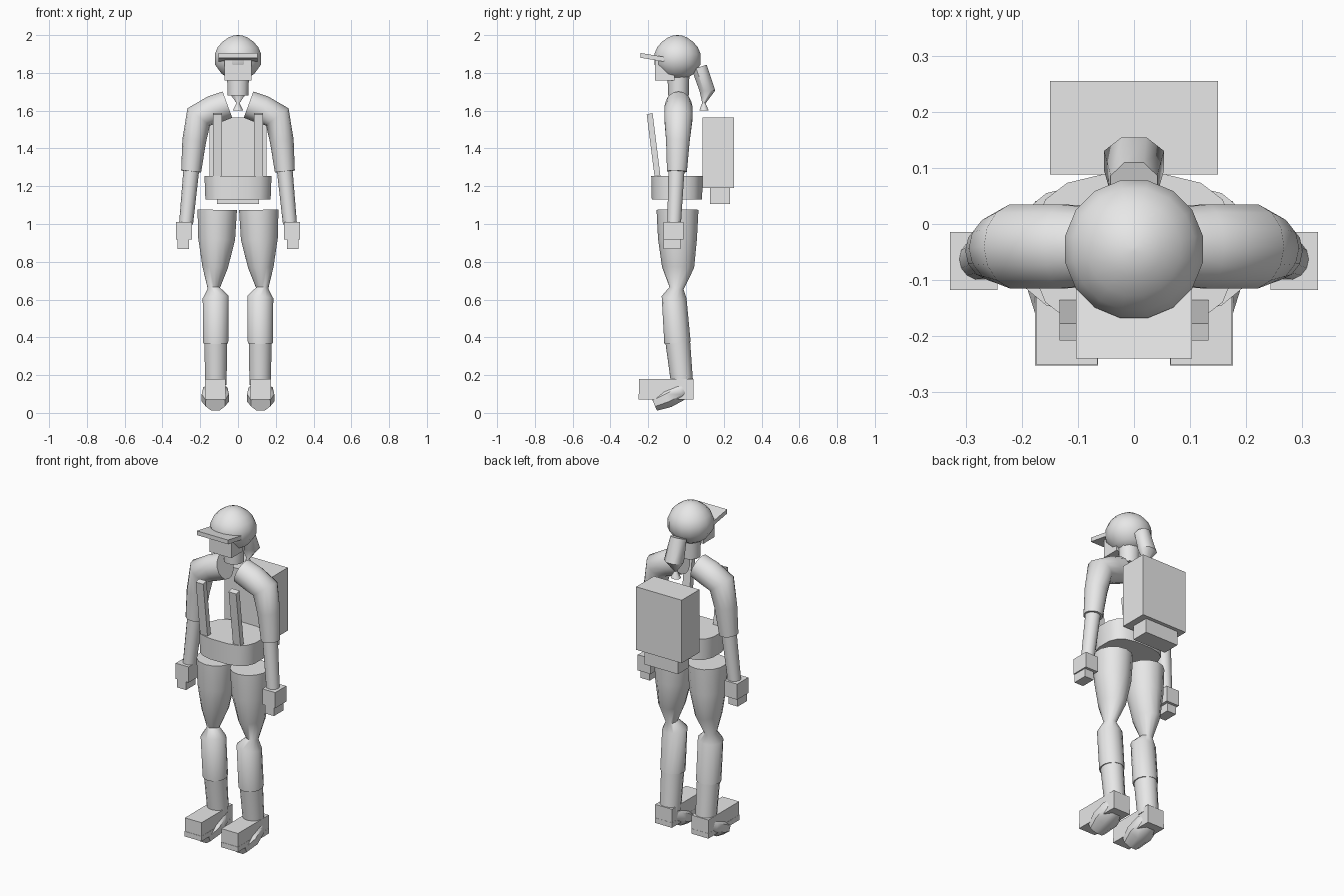
import bpy, bmesh, math
from mathutils import Vector

cube = bpy.data.objects.get("Cube")
if cube:
    bpy.data.objects.remove(cube)

grey = bpy.data.materials.new("light grey")
grey.use_nodes = True
grey.diffuse_color = (0.8, 0.8, 0.8, 1)
grey.node_tree.nodes["Principled BSDF"].inputs["Base Color"].default_value = (0.8, 0.8, 0.8, 1)

X, Y = Vector((1, 0, 0)), Vector((0, 1, 0))


def finish(name, bm, smooth, mirror):
    bmesh.ops.recalc_face_normals(bm, faces=bm.faces[:])
    mesh = bpy.data.meshes.new(name)
    bm.to_mesh(mesh)
    bm.free()
    mesh.materials.append(grey)
    obj = bpy.data.objects.new(name, mesh)
    bpy.context.collection.objects.link(obj)
    if smooth:
        bpy.ops.object.select_all(action='DESELECT')
        obj.select_set(True)
        bpy.context.view_layer.objects.active = obj
        bpy.ops.object.shade_smooth_by_angle(angle=math.radians(50))
    if mirror:
        obj.modifiers.new("Mirror", 'MIRROR')
    return obj


def slab(name, x0, x1, outline, mirror=False):
    """Extrude a (y, z) outline from x0 to x1."""
    bm = bmesh.new()
    face = bm.faces.new([bm.verts.new((x0, y, z)) for y, z in outline])
    new = bmesh.ops.extrude_face_region(bm, geom=[face])["geom"]
    moved = [v for v in new if isinstance(v, bmesh.types.BMVert)]
    bmesh.ops.translate(bm, verts=moved, vec=(x1 - x0, 0, 0))
    return finish(name, bm, False, mirror)


def box(name, x0, x1, y0, y1, z0, z1, mirror=False):
    return slab(name, x0, x1, [(y0, z0), (y1, z0), (y1, z1), (y0, z1)], mirror)


def tube(name, sections, ref=X, sides=14, power=1, mirror=False):
    """Loft capped rings (x, y, z, radius along ref, other radius) along a path."""
    bm = bmesh.new()
    pts = [Vector(s[:3]) for s in sections]
    last = len(pts) - 1
    rings = []
    for i, s in enumerate(sections):
        tangent = Vector()
        if i > 0:
            tangent += (pts[i] - pts[i - 1]).normalized()
        if i < last:
            tangent += (pts[i + 1] - pts[i]).normalized()
        tangent.normalize()
        a = (ref - tangent * ref.dot(tangent)).normalized()
        b = tangent.cross(a)
        ring = []
        for k in range(sides):
            t = math.tau * (k + 0.5) / sides
            c, d = math.cos(t), math.sin(t)
            c = math.copysign(abs(c) ** power, c)
            d = math.copysign(abs(d) ** power, d)
            ring.append(bm.verts.new(pts[i] + a * c * s[3] + b * d * s[4]))
        rings.append(ring)
    for low, high in zip(rings, rings[1:]):
        for k in range(sides):
            n = (k + 1) % sides
            bm.faces.new((low[k], low[n], high[n], high[k]))
    bm.faces.new(rings[0])
    bm.faces.new(rings[-1])
    return finish(name, bm, True, mirror)


# Head, cap and hair
head_profile = [(1.77, .05), (1.795, .088), (1.845, .125), (1.9, .125), (1.935, .11),
                (1.965, .084), (1.988, .05), (1.997, .025), (2.0, .004)]
tube("head", [(0, -.045, z, r, r) for z, r in head_profile], sides=16)
box("face", -.072, .072, -.165, -.06, 1.76, 1.87)
slab("cap_brim", -.103, .103, [(-.24, 1.88), (-.06, 1.85), (-.06, 1.875), (-.24, 1.905)])
tube("neck", [(0, -.04, 1.68, .057, .055), (0, -.04, 1.8, .062, .058)], sides=10)
tube("ponytail", [(0, .07, 1.83, .045, .045), (0, .113, 1.705, .058, .045),
                  (0, .095, 1.64, .008, .01), (0, .095, 1.6, .03, .027)], sides=8)

# Arms
tube("sleeve", [(.056, -.04, 1.632, .07, .074), (.13, -.04, 1.605, .077, .076),
                (.208, -.04, 1.567, .077, .075), (.232, -.043, 1.44, .064, .063),
                (.248, -.048, 1.278, .054, .053)], ref=Y, mirror=True)
tube("forearm", [(.246, -.05, 1.3, .044, .042), (.275, -.063, 1.0, .037, .037)],
     ref=Y, mirror=True)
box("palm", .243, .328, -.118, -.014, .917, 1.01, mirror=True)
box("fingers", .26, .32, -.118, -.03, .868, .917, mirror=True)

# Waist
tube("waist", [(0, -.048, 1.13, .175, .135), (0, -.048, 1.255, .18, .138)],
     sides=16, power=.7)

# Backpack with bedroll and shoulder straps
box("backpack", -.15, .15, .088, .255, 1.19, 1.565)
box("bedroll", -.11, .11, .127, .233, 1.105, 1.19)
slab("shoulder_strap", .084, .133,
     [(-.167, 1.255), (-.135, 1.25), (-.177, 1.588), (-.208, 1.58)], mirror=True)

# Legs, pinched at the knee
tube("leg", [(.11, -.045, 1.075, .107, .111), (.113, -.045, .92, .1, .103),
             (.121, -.042, .77, .069, .085), (.128, -.05, .66, .033, .038),
             (.118, -.063, .612, .071, .066), (.118, -.045, .37, .068, .07)], mirror=True)
tube("shin", [(.118, -.045, .39, .062, .066), (.117, -.02, .15, .058, .058)], mirror=True)

# Shoes
tube("foot", [(.12, .025, .145, .035, .03), (.12, -.03, .115, .07, .055),
              (.12, -.1, .08, .078, .058), (.12, -.17, .05, .055, .045)],
     sides=8, mirror=True)
box("shoe_upper", .065, .175, -.25, .04, .1, .18, mirror=True)
box("shoe_sole", .064, .176, -.252, .041, .07, .1, mirror=True)
